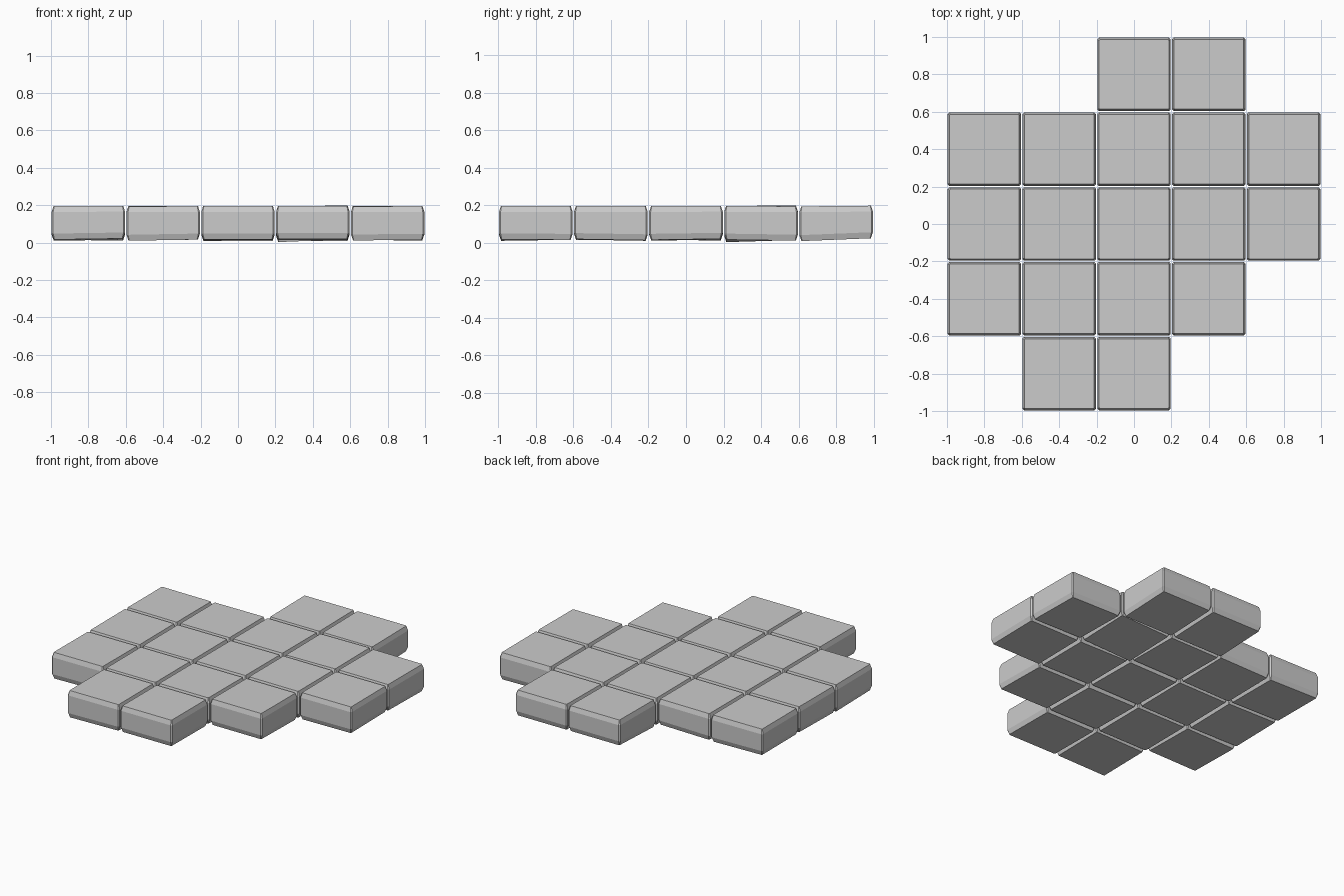
import bpy, bmesh, random

if "Cube" in bpy.data.objects:
    bpy.data.objects.remove(bpy.data.objects["Cube"])

random.seed(4)
S = 0.4        # tile pitch
HALF = 0.197   # tile half width
# each row: row index -> columns that hold a tile
ROWS = {2: (0, 1), 1: (-2, -1, 0, 1, 2), 0: (-2, -1, 0, 1, 2),
        -1: (-2, -1, 0, 1), -2: (-1, 0)}
# vertical profile: height, inset, corner cut
PROFILE = [(0.016, 0.012, 0.004), (0.048, 0.001, 0.008),
           (0.164, 0.001, 0.008), (0.195, 0.011, 0.004)]


def ring(half, c):
    """Square outline with small cut corners."""
    a, b = half, half - c
    return [(a, -b), (a, b), (b, a), (-b, a), (-a, b), (-a, -b), (-b, -a), (b, -a)]


def paving_tile(name, cx, cy, tilt):
    bm = bmesh.new()
    loops = []
    for i, (z, inset, cut) in enumerate(PROFILE):
        k = 1.0 if i < 2 else 0.25    # underside is more uneven than the top
        loops.append([bm.verts.new((cx + x, cy + y,
                      z + k * (tilt[0] * x + tilt[1] * y) / HALF))
                      for x, y in ring(HALF - inset, cut)])
    for lo, hi in zip(loops, loops[1:]):
        for j in range(8):
            n = (j + 1) % 8
            bm.faces.new((lo[j], lo[n], hi[n], hi[j]))
    bm.faces.new(loops[-1])
    bm.faces.new(loops[0][::-1])
    bmesh.ops.recalc_face_normals(bm, faces=bm.faces)
    mesh = bpy.data.meshes.new(name)
    bm.to_mesh(mesh)
    bm.free()
    bpy.context.collection.objects.link(bpy.data.objects.new(name, mesh))


# Stepped patch of paving slabs, each slightly tilted
for r, cols in ROWS.items():
    for c in cols:
        tilt = [random.uniform(-0.004, 0.004) for _ in range(2)]
        if r == 1 and c == 1:
            tilt = [0.008, 0.006]     # lowest corner touches the ground
        if r == 2:
            tilt = [0.0, 0.008]
        paving_tile(f"paving_tile_{c + 2}_{r + 2}", c * S, r * S, tilt)
